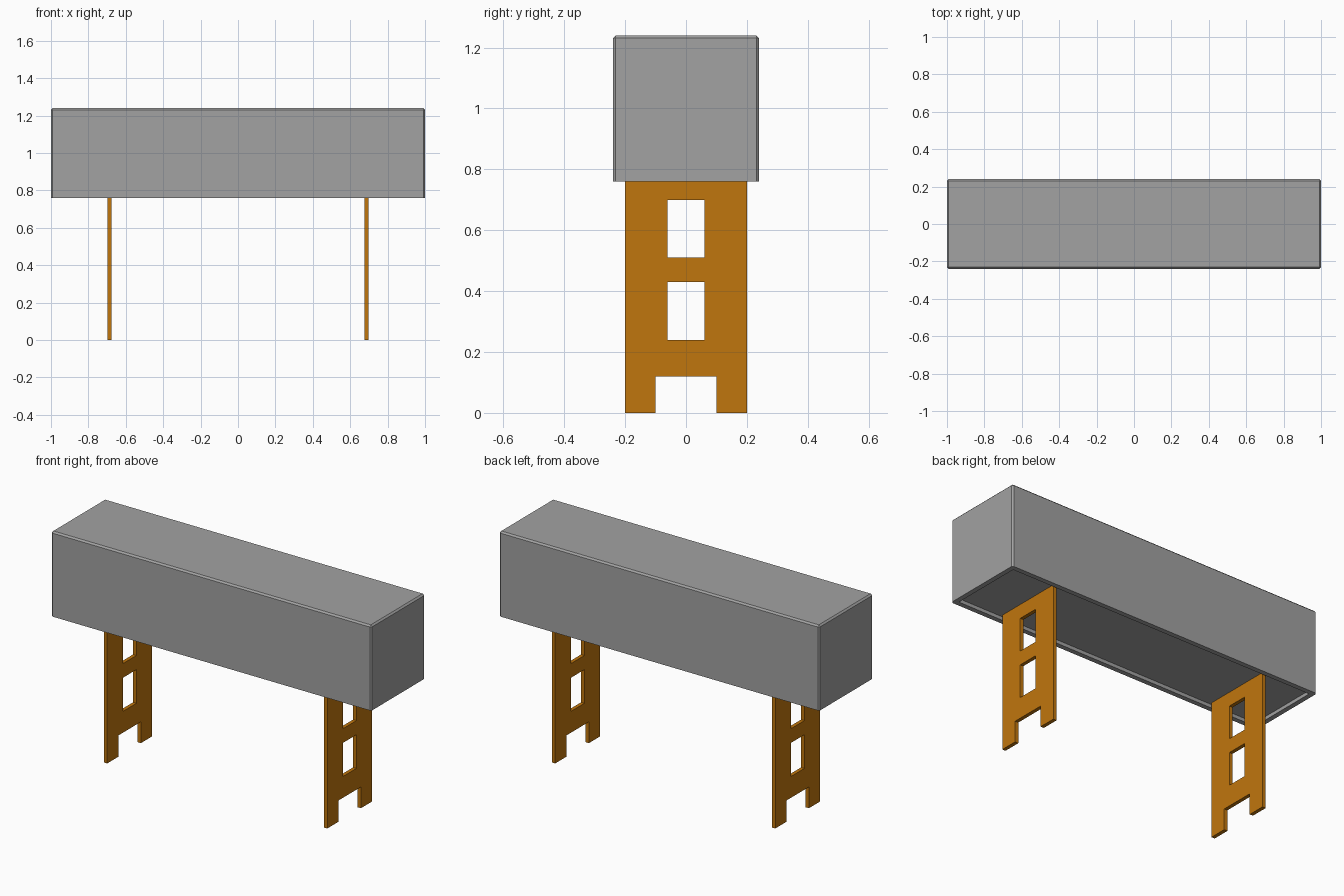
import bpy
import bmesh

cube = bpy.data.objects.get("Cube")
if cube:
    bpy.data.objects.remove(cube, do_unlink=True)


def material(name, color):
    mat = bpy.data.materials.new(name)
    mat.use_nodes = True
    mat.diffuse_color = color
    mat.node_tree.nodes["Principled BSDF"].inputs["Base Color"].default_value = color
    return mat


def finish(name, bm, mat):
    bmesh.ops.recalc_face_normals(bm, faces=bm.faces)
    mesh = bpy.data.meshes.new(name)
    bm.to_mesh(mesh)
    bm.free()
    mesh.materials.append(mat)
    obj = bpy.data.objects.new(name, mesh)
    bpy.context.collection.objects.link(obj)
    return obj


grey = material("grey", (0.36, 0.36, 0.36, 1))
orange = material("orange", (0.53, 0.18, 0.004, 1))

BASE, TOP = 0.76, 1.24

# Long box: chamfered everywhere except around the underside
bm = bmesh.new()
bmesh.ops.create_cube(bm, size=1)
for v in bm.verts:
    v.co.x *= 2
    v.co.y *= 0.48
    v.co.z = TOP if v.co.z > 0 else BASE
edges = [e for e in bm.edges if max(v.co.z for v in e.verts) > BASE]
bmesh.ops.bevel(bm, geom=edges, offset=0.009, segments=1, affect='EDGES')

# Shallow recess with a narrow rim in the underside
bm.normal_update()
under = [f for f in bm.faces if f.normal.z < -0.9]
bmesh.ops.inset_region(bm, faces=under, thickness=0.03)
panel = bmesh.ops.extrude_face_region(bm, geom=under)
bmesh.ops.translate(bm, vec=(0, 0, 0.02),
                    verts=[g for g in panel["geom"] if isinstance(g, bmesh.types.BMVert)])
bmesh.ops.delete(bm, geom=[f for f in under if f.is_valid], context='FACES')
finish("long_box", bm, grey)

# Panel legs: a grid of cells with two windows and a foot notch left open
YS = [-0.2, -0.1, -0.06, 0.06, 0.1, 0.2]
ZS = [0, 0.12, 0.24, 0.43, 0.51, 0.70, BASE + 0.02]
THICK = 0.021


def is_open(y, z):
    notch = abs(y) < 0.1 and z < 0.12
    window = abs(y) < 0.06 and (0.24 < z < 0.43 or 0.51 < z < 0.70)
    return notch or window


def panel_leg(name, x):
    bm = bmesh.new()
    for y0, y1 in zip(YS, YS[1:]):
        for z0, z1 in zip(ZS, ZS[1:]):
            if not is_open((y0 + y1) / 2, (z0 + z1) / 2):
                corners = ((y0, z0), (y1, z0), (y1, z1), (y0, z1))
                bm.faces.new([bm.verts.new((x - THICK / 2, y, z)) for y, z in corners])
    bmesh.ops.remove_doubles(bm, verts=bm.verts, dist=0.0001)
    solid = bmesh.ops.extrude_face_region(bm, geom=bm.faces[:], use_keep_orig=True)
    bmesh.ops.translate(bm, vec=(THICK, 0, 0),
                        verts=[g for g in solid["geom"] if isinstance(g, bmesh.types.BMVert)])
    bmesh.ops.dissolve_limit(bm, angle_limit=0.01, verts=bm.verts, edges=bm.edges)
    finish(name, bm, orange)


panel_leg("left_leg", 0.687)
panel_leg("right_leg", -0.687)
